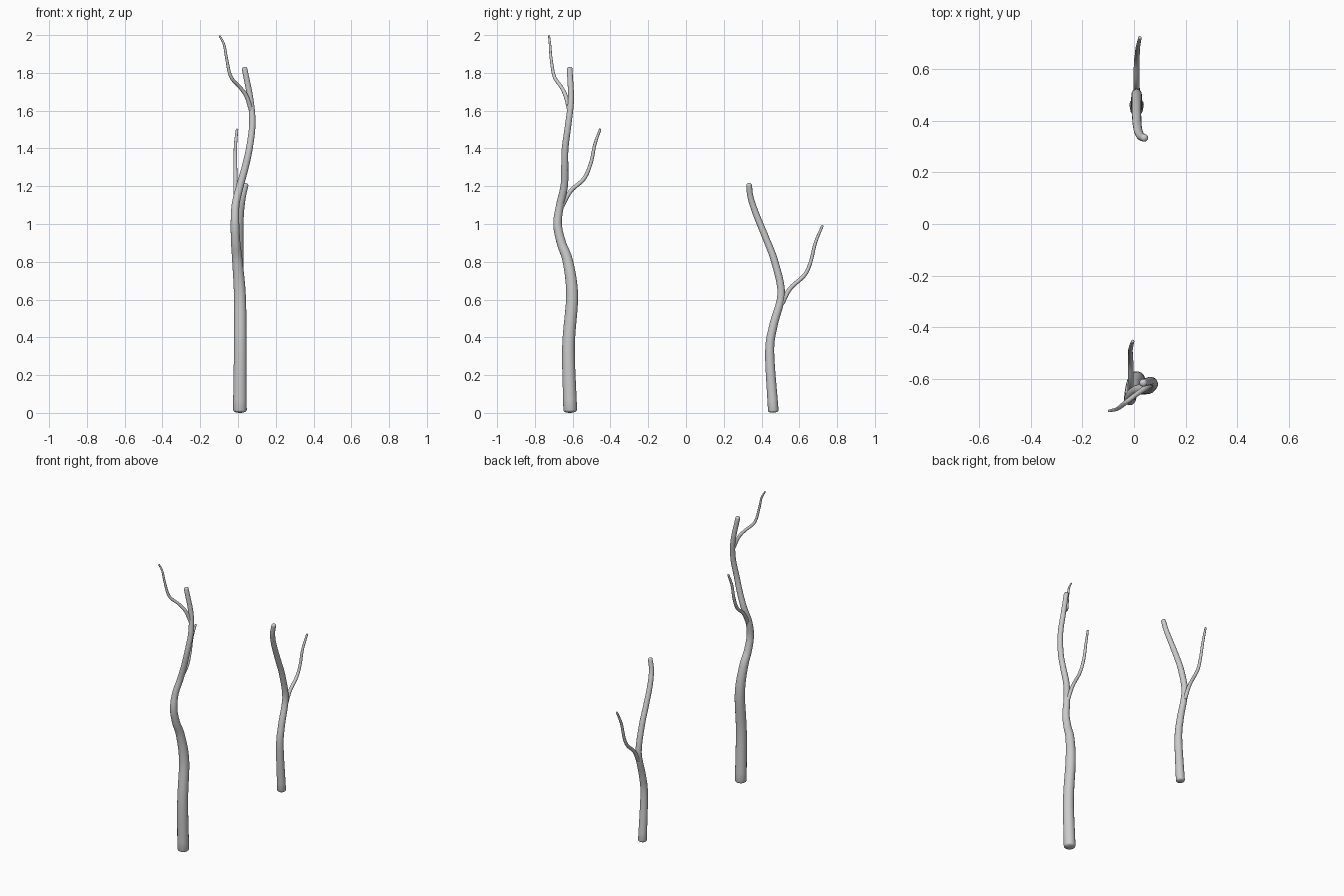
import bpy
from math import sin, cos, pi
from mathutils import Vector


def smooth_path(pts, steps=6):
    """Catmull-Rom samples through (x, y, z, radius) points."""
    p = [Vector(q) for q in pts]
    p = [2 * p[0] - p[1]] + p + [2 * p[-1] - p[-2]]
    out = []
    for a, b, c, d in zip(p, p[1:], p[2:], p[3:]):
        for i in range(steps):
            t = i / steps
            out.append(0.5 * (2 * b + (c - a) * t + (2 * a - 5 * b + 4 * c - d) * t * t
                              + (3 * b - a - 3 * c + d) * t ** 3))
    return out + [p[-2]]


def end_cap(end, inner, depth):
    """Rounded end, listed from the rim outwards."""
    direction = (end.xyz - inner.xyz).normalized()
    cap = []
    for i in range(1, 6):
        a = i / 5 * pi / 2
        pos = end.xyz + direction * end.w * depth * sin(a)
        cap.append(Vector((*pos, max(end.w * cos(a), 0.0003))))
    return cap


def limb(name, pts, cap=0.8):
    path = smooth_path(pts)
    path = end_cap(path[0], path[1], cap * 0.5)[::-1] + path + end_cap(path[-1], path[-2], cap)
    curve = bpy.data.curves.new(name, 'CURVE')
    curve.dimensions = '3D'
    curve.bevel_depth = 1.0
    curve.bevel_resolution = 6
    curve.use_fill_caps = True
    spline = curve.splines.new('POLY')
    spline.points.add(len(path) - 1)
    for sp, q in zip(spline.points, path):
        sp.co = (*q.xyz, 1)
        sp.radius = q.w
    spline.use_smooth = True
    ob = bpy.data.objects.new(name, curve)
    bpy.context.collection.objects.link(ob)
    bpy.ops.object.select_all(action='DESELECT')
    ob.select_set(True)
    bpy.context.view_layer.objects.active = ob
    bpy.ops.object.convert(target='MESH')
    bpy.ops.object.shade_smooth()
    return ob


# Tall stem with two twigs
limb("tall_trunk", [
    (0.01, -0.613, 0.015, 0.037), (0.012, -0.622, 0.35, 0.034), (0.01, -0.603, 0.62, 0.032),
    (-0.003, -0.625, 0.80, 0.028), (-0.012, -0.66, 0.90, 0.025), (-0.016, -0.68, 1.0, 0.023),
    (-0.013, -0.667, 1.1, 0.021), (0.01, -0.645, 1.2, 0.02), (0.038, -0.642, 1.3, 0.019),
    (0.06, -0.64, 1.4, 0.018), (0.076, -0.623, 1.53, 0.017), (0.066, -0.609, 1.66, 0.016),
    (0.035, -0.616, 1.82, 0.015)])
limb("tall_lower_twig", [
    (-0.013, -0.66, 1.09, 0.013), (-0.013, -0.61, 1.175, 0.011), (-0.013, -0.54, 1.24, 0.0105),
    (-0.014, -0.503, 1.325, 0.0095), (-0.013, -0.483, 1.42, 0.0085), (-0.005, -0.455, 1.50, 0.0065)])
limb("tall_upper_twig", [
    (0.07, -0.617, 1.60, 0.012), (0.045, -0.636, 1.675, 0.011), (0.01, -0.66, 1.725, 0.0095),
    (-0.038, -0.697, 1.78, 0.009), (-0.06, -0.714, 1.875, 0.0075), (-0.074, -0.72, 1.95, 0.0065),
    (-0.097, -0.725, 1.995, 0.005)])

# Short stem with one twig
limb("short_trunk", [
    (0.01, 0.462, 0.012, 0.028), (0.01, 0.443, 0.32, 0.024), (0.01, 0.462, 0.46, 0.022),
    (0.01, 0.504, 0.63, 0.020), (0.01, 0.47, 0.80, 0.019), (0.01, 0.425, 0.92, 0.018),
    (0.014, 0.372, 1.05, 0.017), (0.025, 0.342, 1.14, 0.016), (0.04, 0.334, 1.205, 0.015)])
limb("short_twig", [
    (0.01, 0.508, 0.58, 0.013), (0.01, 0.553, 0.66, 0.0115), (0.01, 0.628, 0.73, 0.0105),
    (0.013, 0.66, 0.80, 0.0095), (0.015, 0.685, 0.90, 0.0085), (0.023, 0.722, 0.99, 0.0065)])
